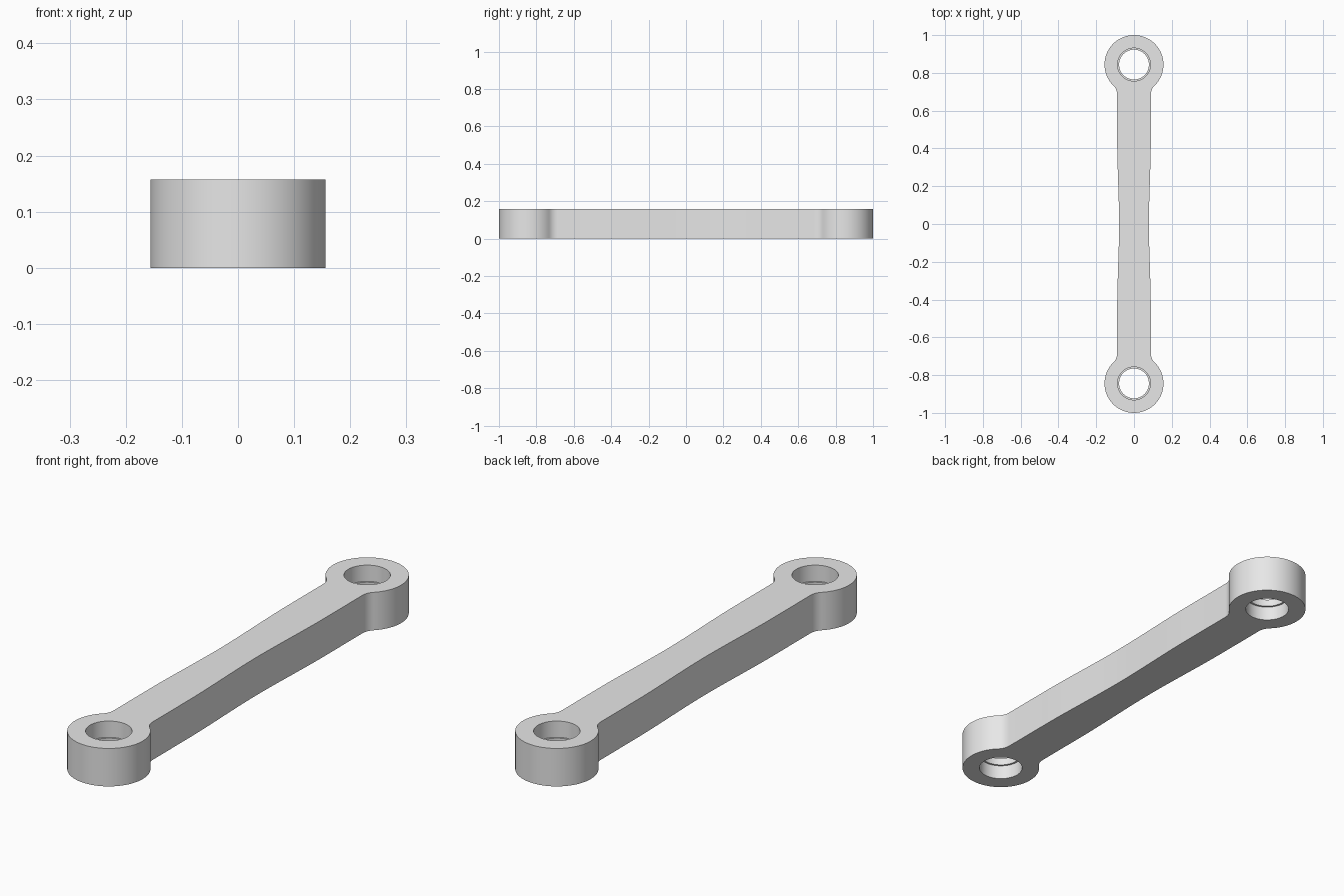
import bpy
import bmesh
from math import sin, cos, pi, acos

EYE_Y, EYE_R = 0.844, 0.156      # end eyes
HEIGHT = 0.157
WAIST, BAR = 0.079, 0.089        # half widths of the bar
FILLET = 0.064
BORE, LIP = 0.087, 0.079         # bore radius and inner lip radius

if "Cube" in bpy.data.objects:
    bpy.data.objects.remove(bpy.data.objects["Cube"], do_unlink=True)

grey = bpy.data.materials.new("light grey")
grey.use_nodes = True
colour = (0.8, 0.8, 0.8, 1)
grey.diffuse_color = colour
grey.node_tree.nodes["Principled BSDF"].inputs["Base Color"].default_value = colour


def add_object(name, bm):
    bmesh.ops.recalc_face_normals(bm, faces=bm.faces[:])
    mesh = bpy.data.meshes.new(name)
    bm.to_mesh(mesh)
    bm.free()
    mesh.materials.append(grey)
    obj = bpy.data.objects.new(name, mesh)
    bpy.context.collection.objects.link(obj)
    return obj


def quarter_outline():
    """Right edge from the waist up to the tip of the eye."""
    theta = acos(1 - 0) if FILLET == 0 else None
    # Fillet tangent to both the bar edge and the eye
    cx = BAR + FILLET
    reach = EYE_R + FILLET
    drop = (reach ** 2 - cx ** 2) ** 0.5
    cy = EYE_Y - drop
    theta = acos(drop / reach)
    points = []
    # Gently waisted bar
    for i in range(17):
        t = i / 16
        points.append((WAIST + (BAR - WAIST) * t * t * (3 - 2 * t), 0.45 * t))
    # Concave fillet
    sweep = pi / 2 - theta
    for i in range(9):
        a = sweep * i / 8
        points.append((cx - FILLET * cos(a), cy + FILLET * sin(a)))
    # Round eye
    for i in range(1, 41):
        a = theta + (pi - theta) * i / 40
        points.append((EYE_R * sin(a), EYE_Y - EYE_R * cos(a)))
    return points


# Link body: mirrored outline, extruded upward
q = quarter_outline()
top_half = q + [(-x, y) for x, y in reversed(q[:-1])]
outline = top_half + [(-x, -y) for x, y in top_half[1:-1]]
outline.insert(len(top_half), None)
outline = [p for p in outline if p]
bm = bmesh.new()
face = bm.faces.new([bm.verts.new((x, y, 0)) for x, y in outline])
extruded = bmesh.ops.extrude_face_region(bm, geom=[face])
top = [v for v in extruded["geom"] if isinstance(v, bmesh.types.BMVert)]
bmesh.ops.translate(bm, verts=top, vec=(0, 0, HEIGHT))
link = add_object("link_body", bm)

# Stepped bores that leave a thin lip midway
profile = [(0, -0.05), (BORE, -0.05), (BORE, 0.06), (LIP, 0.06),
           (LIP, 0.09), (BORE, 0.09), (BORE, 0.21), (0, 0.21)]
bpy.context.view_layer.objects.active = link
link.select_set(True)
for side in (-1, 1):
    bm = bmesh.new()
    verts = [bm.verts.new((r, 0, z)) for r, z in profile]
    edges = [bm.edges.new(pair) for pair in zip(verts, verts[1:])]
    bmesh.ops.spin(bm, geom=verts + edges, cent=(0, 0, 0), axis=(0, 0, 1),
                   angle=2 * pi, steps=64)
    bmesh.ops.remove_doubles(bm, verts=bm.verts[:], dist=1e-5)
    bmesh.ops.translate(bm, verts=bm.verts[:], vec=(0, side * EYE_Y, 0))
    cutter = add_object("bore_cutter", bm)
    cutter.hide_render = True
    cut = link.modifiers.new("bore", "BOOLEAN")
    cut.operation = "DIFFERENCE"
    cut.solver = "EXACT"
    cut.object = cutter
    bpy.ops.object.modifier_apply(modifier=cut.name)
    bpy.data.objects.remove(cutter, do_unlink=True)

bpy.ops.object.shade_smooth_by_angle(angle=pi / 6)
